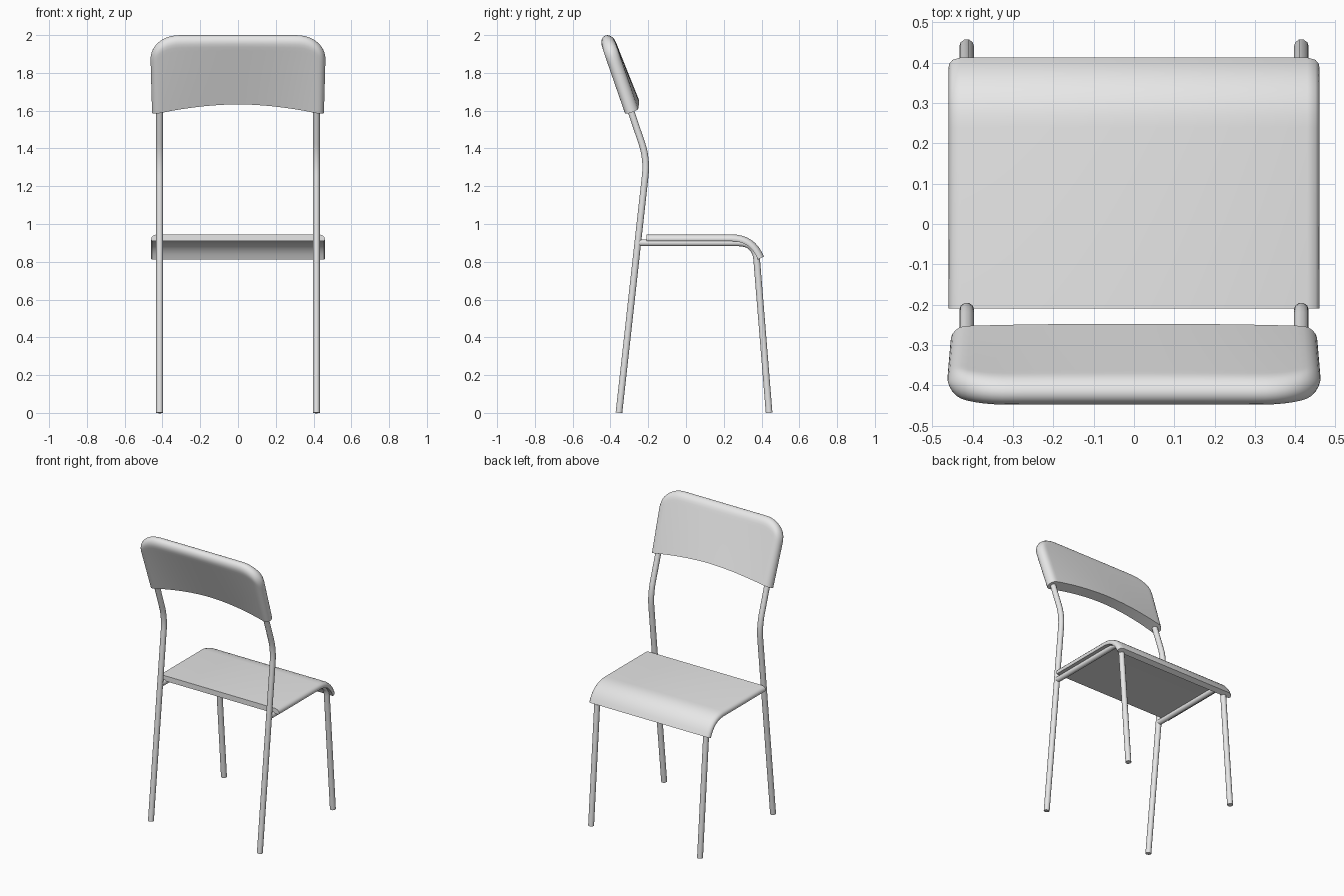
import bpy, math
from mathutils import Vector

cube = bpy.data.objects.get("Cube")
if cube:
    bpy.data.objects.remove(cube, do_unlink=True)

grey = bpy.data.materials.new("light_grey")
COLOUR = (0.8, 0.8, 0.8, 1)
grey.diffuse_color = COLOUR
grey.use_nodes = True
grey.node_tree.nodes["Principled BSDF"].inputs["Base Color"].default_value = COLOUR


def select(obj):
    bpy.ops.object.select_all(action='DESELECT')
    obj.select_set(True)
    bpy.context.view_layer.objects.active = obj


def finish(obj, angle):
    select(obj)
    bpy.ops.object.shade_smooth_by_angle(angle=math.radians(angle))


def mesh_object(name, verts, faces, angle=40):
    mesh = bpy.data.meshes.new(name)
    mesh.from_pydata(verts, [], faces)
    mesh.materials.append(grey)
    obj = bpy.data.objects.new(name, mesh)
    bpy.context.collection.objects.link(obj)
    # weld coincident rim points and make the normals point outward
    select(obj)
    bpy.ops.object.mode_set(mode='EDIT')
    bpy.ops.mesh.select_all(action='SELECT')
    bpy.ops.mesh.remove_doubles(threshold=0.0002)
    bpy.ops.mesh.normals_make_consistent(inside=False)
    bpy.ops.object.mode_set(mode='OBJECT')
    finish(obj, angle)
    return obj


def rounded_path(start, corner, end, reach_in, reach_out, steps=8):
    """Side path (y, z) with one corner replaced by a smooth bend."""
    a, c, b = Vector(start), Vector(corner), Vector(end)
    p = c + (a - c).normalized() * reach_in
    q = c + (b - c).normalized() * reach_out
    bend = []
    for i in range(steps + 1):
        t = i / steps
        bend.append(p * (1 - t) ** 2 + c * 2 * t * (1 - t) + q * t * t)
    return [a] + bend + ([b] if (b - q).length > 0.001 else [])


def tube(name, x, path, radius=0.0185):
    curve = bpy.data.curves.new(name, 'CURVE')
    curve.dimensions = '3D'
    curve.bevel_depth = radius
    curve.bevel_resolution = 3
    curve.use_fill_caps = True
    spline = curve.splines.new('POLY')
    spline.points.add(len(path) - 1)
    for point, (y, z) in zip(spline.points, path):
        point.co = (x, y, z, 1)
    curve.materials.append(grey)
    obj = bpy.data.objects.new(name, curve)
    bpy.context.collection.objects.link(obj)
    select(obj)
    bpy.ops.object.convert(target='MESH')
    finish(bpy.context.object, 50)


# Tubular frame: a bent back post and a front leg with seat rail on each side
post_path = rounded_path((-0.355, 0), (-0.206, 1.345), (-0.35, 1.77), 0.09, 0.09)
leg_path = rounded_path((0.44, 0), (0.367, 0.9), (-0.245, 0.9), 0.09, 0.09)
for side, x in (("left", 0.415), ("right", -0.415)):
    tube(side + "_back_post", x, post_path)
    tube(side + "_front_leg_and_rail", x, leg_path)


# Seat: a flat sheet rolling down at the front, with softened upper side edges
def build_seat(half_width=0.46, thick=0.036):
    path = rounded_path((-0.21, 0.945), (0.365, 0.945), (0.413, 0.827), 0.125, 0.127)
    half = [(half_width - 0.004, 1), (half_width, 0.75), (half_width - 0.002, 0.45),
            (half_width - 0.01, 0.17), (half_width - 0.03, 0)]
    section = half + [(-x, d) for x, d in reversed(half)]
    n, verts, faces = len(section), [], []
    for i, p in enumerate(path):
        tangent = (path[min(i + 1, len(path) - 1)] - path[max(i - 1, 0)]).normalized()
        if i == 1:
            tangent = Vector((1, 0))
        inward = Vector((tangent.y, -tangent.x))
        for x, depth in section:
            q = p + inward * depth * thick
            verts.append((x, q.x, q.y))
    for i in range(len(path) - 1):
        for j in range(n):
            k = (j + 1) % n
            faces.append((i * n + j, i * n + k, (i + 1) * n + k, (i + 1) * n + j))
    last = (len(path) - 1) * n
    faces += [tuple(range(n)), tuple(range(last, last + n))]
    mesh_object("seat", verts, faces)


# Backrest: a leaning pad with rounded rim, round top corners and arched bottom
def build_backrest(cols=40, rows=16, height=0.43, thick=0.076):
    origin = Vector((-0.29, 1.59))
    up = Vector((-0.316, 0.949))
    out = Vector((0.949, 0.316))

    def rounding(distance, radius):
        d = min(max(distance / radius, 0), 1)
        return math.sqrt(max(1 - (1 - d) ** 2, 0))

    front, rear = [], []
    for i in range(cols + 1):
        u = -math.cos(math.pi * i / cols)
        corner = max(0, abs(u) * 0.46 - 0.31) / 0.15
        top = height - 0.13 * (1 - math.sqrt(max(1 - corner ** 2, 0)))
        bottom = 0.047 * (1 - abs(u) ** 1.8)
        for j in range(rows + 1):
            v = 1 - (1 - j / rows) ** 2
            s = bottom + (top - bottom) * v
            x = u * (0.455 + 0.008 * min(s / 0.3, 1))
            rim = rounding(0.46 * (1 - abs(u)), 0.04) * rounding(top - s, 0.05)
            bow = (1 - v) * (1 - u * u)
            base = origin + up * s + out * 0.022 * bow
            f = base + out * rim * thick / 2
            r = base - out * rim * (thick / 2 - 0.012 * bow)
            front.append((x, f.x, f.y))
            rear.append((x, r.x, r.y))
    offset, faces = len(front), []
    for i in range(cols):
        a, b = i * (rows + 1), (i + 1) * (rows + 1)
        for j in range(rows):
            quad = (a + j, b + j, b + j + 1, a + j + 1)
            faces.append(quad)
            faces.append(tuple(offset + k for k in reversed(quad)))
        faces.append((a, offset + a, offset + b, b))
    mesh_object("backrest", front + rear, faces, 50)


build_seat()
build_backrest()
